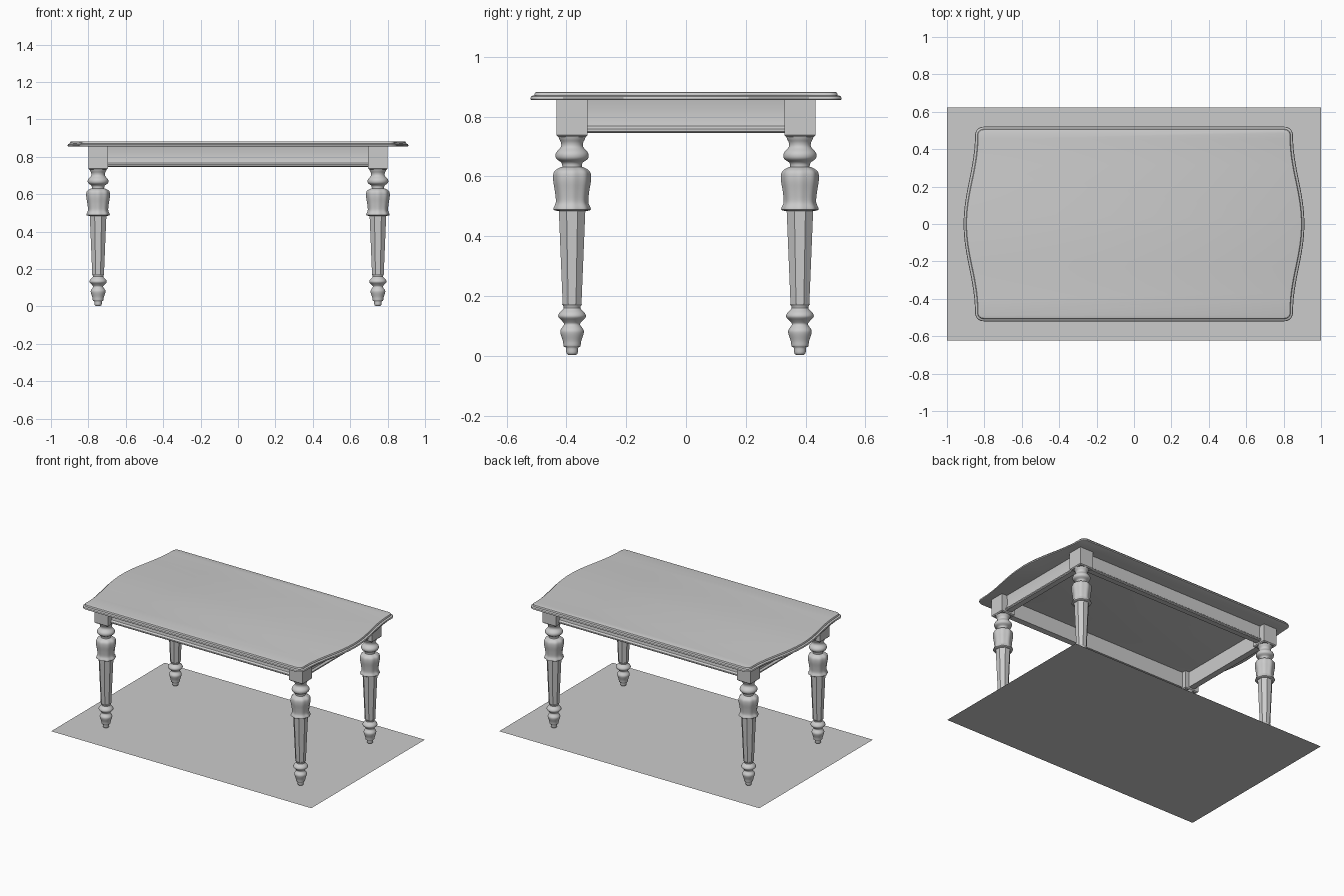
import bpy, bmesh, math
from mathutils import Vector

cube = bpy.data.objects.get("Cube")
if cube:
    bpy.data.objects.remove(cube, do_unlink=True)

grey = bpy.data.materials.new("plain grey")
grey.use_nodes = True
grey.diffuse_color = (0.6, 0.6, 0.6, 1)
grey.node_tree.nodes["Principled BSDF"].inputs["Base Color"].default_value = (0.6, 0.6, 0.6, 1)

LEG_X, LEG_Y = 0.748, 0.381


def finish(name, bm, smooth=True):
    mesh = bpy.data.meshes.new(name)
    bmesh.ops.recalc_face_normals(bm, faces=bm.faces)
    bm.to_mesh(mesh)
    bm.free()
    mesh.materials.append(grey)
    obj = bpy.data.objects.new(name, mesh)
    bpy.context.collection.objects.link(obj)
    if smooth:
        bpy.ops.object.select_all(action='DESELECT')
        obj.select_set(True)
        bpy.context.view_layer.objects.active = obj
        bpy.ops.object.shade_smooth_by_angle(angle=math.radians(32))
    return obj


def loft(bm, rings):
    """Skin a stack of closed point rings and cap both ends."""
    loops = [[bm.verts.new(p) for p in ring] for ring in rings]
    n = len(loops[0])
    for a, b in zip(loops, loops[1:]):
        for i in range(n):
            j = (i + 1) % n
            bm.faces.new((a[i], a[j], b[j], b[i]))
    bm.faces.new(loops[0][::-1])
    bm.faces.new(loops[-1])


def turned(bm, profile, sides=32, lobes=0.0):
    """Lathe (radius, height) pairs; lobes gives eight soft flutes."""
    rings = []
    for r, z in profile:
        ring = []
        for i in range(sides):
            a = 2 * math.pi * (i + 0.5) / sides
            s = r * (1 + lobes * math.cos(8 * a))
            ring.append((s * math.cos(a), s * math.sin(a), z))
        rings.append(ring)
    loft(bm, rings)


def rounded(points, steps=4):
    """Pass a smooth curve through profile points."""
    out = []
    for i in range(len(points) - 1):
        p0, p1, p2, p3 = (Vector(points[min(max(k, 0), len(points) - 1)]) for k in range(i - 1, i + 3))
        for s in range(steps):
            t = s / steps
            out.append(0.5 * (2 * p1 + (p2 - p0) * t + (2 * p0 - 5 * p1 + 4 * p2 - p3) * t * t
                              + (3 * p1 - p0 - 3 * p2 + p3) * t ** 3))
    return out + [Vector(points[-1])]


def square(h, z):
    return [(-h, -h, z), (h, -h, z), (h, h, z), (-h, h, z)]


# Leg sections: foot, faceted taper, fluted vase, neck rings, square block
FOOT = [(0.013, 0.003), (0.019, 0.010), (0.021, 0.028), (0.028, 0.032), (0.031, 0.05),
        (0.039, 0.075), (0.038, 0.088), (0.027, 0.105), (0.034, 0.117), (0.046, 0.130),
        (0.043, 0.143), (0.028, 0.160), (0.034, 0.174)]
VASE = [(0.045, 0.484), (0.060, 0.488), (0.060, 0.496), (0.053, 0.515), (0.056, 0.55),
        (0.062, 0.59), (0.058, 0.617), (0.035, 0.632)]
NECK = [(0.033, 0.628), (0.035, 0.645), (0.052, 0.658), (0.056, 0.670), (0.052, 0.682),
        (0.038, 0.698), (0.037, 0.712), (0.043, 0.725), (0.047, 0.736)]

for sx, side in ((1, "left"), (-1, "right")):
    for sy, end in ((-1, "front"), (1, "back")):
        bm = bmesh.new()
        turned(bm, rounded(FOOT))
        turned(bm, [(0.034, 0.173), (0.048, 0.486)], sides=8)
        turned(bm, rounded(VASE), sides=48, lobes=0.03)
        turned(bm, rounded(NECK))
        loft(bm, [square(0.046, 0.732), square(0.052, 0.738), square(0.052, 0.857)])
        leg = finish(f"{end}_{side}_leg", bm)
        leg.location = (sx * LEG_X, sy * LEG_Y, 0)

# Apron rails with a bead along the lower edge (outward, height)
RAIL = [(-0.022, 0.748), (0.018, 0.746), (0.024, 0.751), (0.024, 0.759), (0.018, 0.764),
        (0.013, 0.768), (0.009, 0.79), (0.009, 0.83), (0.013, 0.857), (-0.022, 0.857)]
for name, angle, offset, half in (("front", 0, LEG_Y, LEG_X), ("left", 90, LEG_X, LEG_Y),
                                  ("back", 180, LEG_Y, LEG_X), ("right", 270, LEG_X, LEG_Y)):
    bm = bmesh.new()
    span = half - 0.045
    loft(bm, [[(x, -offset - out, z) for out, z in RAIL] for x in (-span, span)])
    rail = finish(f"{name}_apron", bm)
    rail.rotation_euler.z = math.radians(angle)


# Table top: straight long sides, bowed ends, round corners, stepped edge
def top_ring(inset, z):
    w, d, r = 0.85, 0.52, 0.045
    quarter = []
    for i in range(17):
        y = (d - r) * i / 16
        bow = 0.061 * math.cos(math.pi * y / (2 * (d - r))) ** 2
        quarter.append((w + bow - inset, y * (d - inset) / d))
    for i in range(1, 9):
        a = math.pi / 2 * i / 8
        quarter.append((w - r + (r - inset) * math.cos(a), d - r + (r - inset) * math.sin(a)))
    right_half = [(x, -y) for x, y in quarter[:0:-1]] + quarter
    return [(x, y, z) for x, y in right_half + [(-x, -y) for x, y in right_half]]


bm = bmesh.new()
EDGE = [(0.006, 0.855), (0.001, 0.857), (0, 0.862), (0.002, 0.867), (0.007, 0.870),
        (0.013, 0.871), (0.013, 0.876), (0.016, 0.881), (0.022, 0.883)]
loft(bm, [top_ring(inset, z) for inset, z in EDGE])
finish("table_top", bm)

# Flat floor sheet under the table
bm = bmesh.new()
bm.faces.new([bm.verts.new(p) for p in ((-1, -0.623, 0), (1, -0.623, 0), (1, 0.623, 0), (-1, 0.623, 0))])
finish("floor_sheet", bm, smooth=False)
